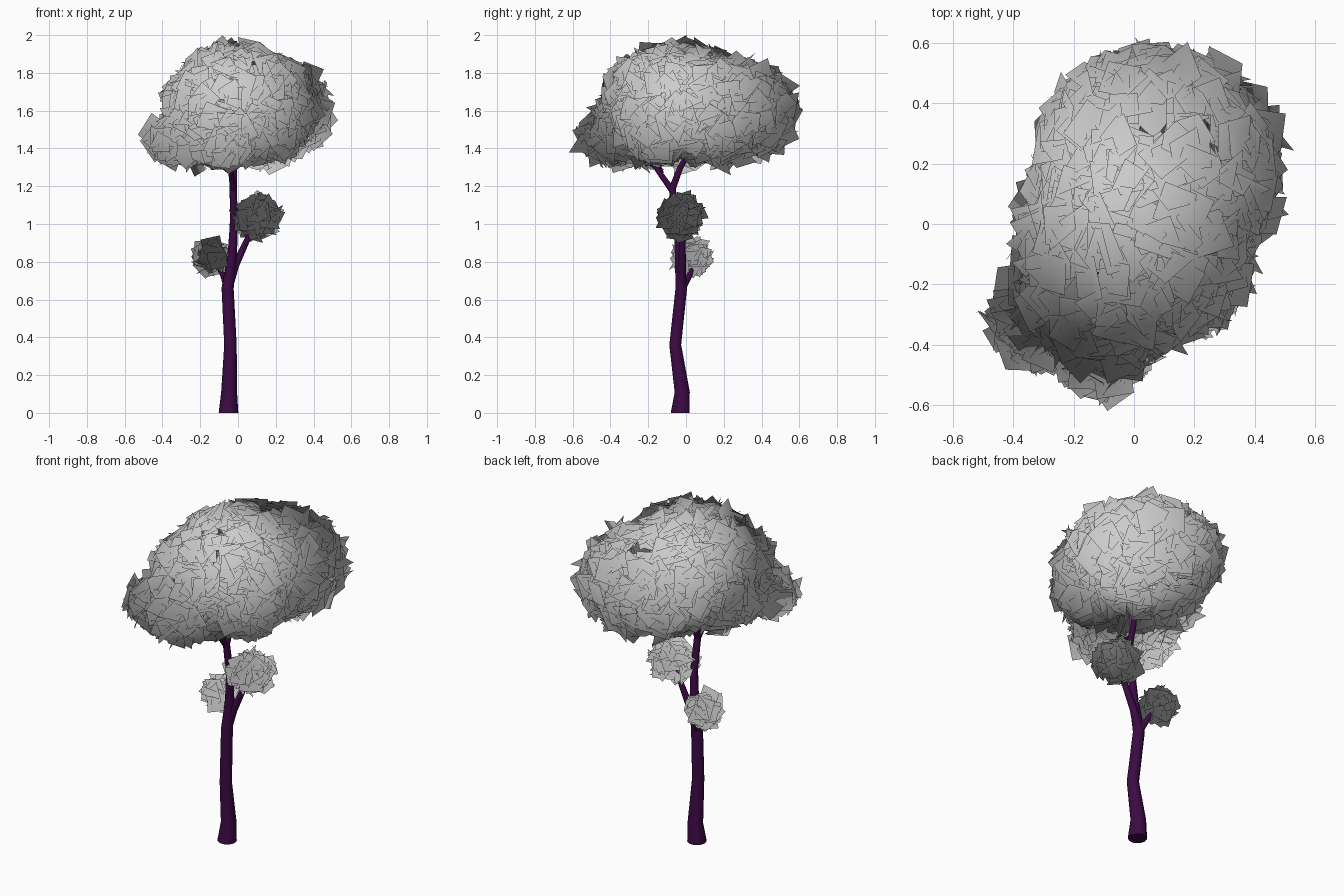
import bpy, math, random
from mathutils import Vector

if "Cube" in bpy.data.objects:
    bpy.data.objects.remove(bpy.data.objects["Cube"])

random.seed(7)

bark = bpy.data.materials.new("bark")
bark.diffuse_color = (0.045, 0.003, 0.058, 1)
bark.use_nodes = True
bark.node_tree.nodes["Principled BSDF"].inputs["Base Color"].default_value = bark.diffuse_color
CROWN_CENTRE = Vector((0.0, 0.0, 1.55))


def limb(name, pts):
    """Tapered ten-sided tube through (x, y, z, radius) points."""
    cu = bpy.data.curves.new(name, 'CURVE')
    cu.dimensions = '3D'
    cu.bevel_depth = 1.0
    cu.bevel_resolution = 3
    cu.use_fill_caps = True
    sp = cu.splines.new('POLY')
    sp.points.add(len(pts) - 1)
    for p, (x, y, z, r) in zip(sp.points, pts):
        p.co = (x, y, z, 1)
        p.radius = r
    ob = bpy.data.objects.new(name, cu)
    bpy.context.collection.objects.link(ob)
    bpy.ops.object.select_all(action='DESELECT')
    ob.select_set(True)
    bpy.context.view_layer.objects.active = ob
    bpy.ops.object.convert(target='MESH')
    ob = bpy.context.object
    ob.data.materials.clear()
    ob.data.materials.append(bark)
    bpy.ops.object.shade_smooth_by_angle(angle=math.radians(50))


def foliage(name, blobs, density, size, box):
    """Square leaf cards scattered over the outside of ellipsoids, fitted to box."""
    verts, faces = [], []
    for i, (c, r) in enumerate(blobs):
        c, r = Vector(c), Vector(r)
        area = 4 * math.pi * ((r.x * r.y + r.y * r.z + r.x * r.z) / 3)
        for _ in range(int(area * density)):
            d = Vector([random.gauss(0, 1) for _ in range(3)]).normalized()
            p = c + d * r * random.uniform(0.9, 1.03)
            # leave out cards buried in a neighbouring blob
            if any(j != i and sum(((p[k] - o[k]) / q[k]) ** 2 for k in range(3)) < 0.75
                   for j, (o, q) in enumerate(blobs)):
                continue
            out = Vector([d[k] / r[k] for k in range(3)]).normalized()
            n = (out + 0.42 * Vector([random.gauss(0, 1) for _ in range(3)])).normalized()
            u = n.orthogonal().normalized()
            v = n.cross(u)
            a = random.uniform(0, math.tau)
            u, v = u * math.cos(a) + v * math.sin(a), v * math.cos(a) - u * math.sin(a)
            h = size * random.uniform(0.38, 0.62)
            b = len(verts)
            verts += [p + u * h * s + v * h * t for s, t in ((-1, -1), (1, -1), (1, 1), (-1, 1))]
            faces.append((b, b + 1, b + 2, b + 3))
    for k, (lo, hi) in enumerate(box):
        a, b = min(v[k] for v in verts), max(v[k] for v in verts)
        for v in verts:
            v[k] = lo + (v[k] - a) / (b - a) * (hi - lo)
    me = bpy.data.meshes.new(name)
    me.from_pydata(verts, [], faces)
    me.shade_smooth()
    # soft shading: all leaves are lit as one big dome
    me.normals_split_custom_set_from_vertices([(v - CROWN_CENTRE).normalized() for v in verts])
    bpy.context.collection.objects.link(bpy.data.objects.new(name, me))


# Trunk and forks
limb("trunk", [(-0.05, -0.03, 0, 0.052), (-0.05, -0.03, 0.01, 0.051), (-0.047, -0.02, 0.11, 0.042),
               (-0.04, -0.057, 0.36, 0.033), (-0.055, -0.025, 0.66, 0.032), (-0.03, -0.035, 0.84, 0.025),
               (-0.022, -0.045, 1.0, 0.021), (-0.025, -0.075, 1.2, 0.019)])
limb("right_branch", [(-0.052, -0.025, 0.67, 0.027), (-0.015, -0.02, 0.78, 0.021),
                      (0.05, -0.02, 0.92, 0.016), (0.09, -0.02, 1.04, 0.008)])
limb("left_branch", [(-0.05, -0.025, 0.65, 0.02), (-0.08, 0.02, 0.73, 0.015), (-0.13, 0.045, 0.82, 0.008)])
limb("back_fork", [(-0.025, -0.075, 1.18, 0.019), (-0.02, -0.03, 1.3, 0.016),
                   (0.03, 0.06, 1.45, 0.012), (0.1, 0.16, 1.62, 0.007)])
limb("front_fork", [(-0.025, -0.075, 1.18, 0.017), (-0.04, -0.16, 1.3, 0.014),
                    (-0.09, -0.3, 1.42, 0.01), (-0.1, -0.4, 1.5, 0.006)])
limb("side_fork", [(-0.035, -0.13, 1.27, 0.013), (-0.13, -0.16, 1.34, 0.011), (-0.28, -0.26, 1.46, 0.006)])

# Crown of overlapping leaf masses
foliage("crown_leaves", [
    ((0.08, 0.18, 1.62), (0.41, 0.39, 0.28)),
    ((0.01, -0.05, 1.68), (0.37, 0.36, 0.28)),
    ((-0.09, -0.20, 1.59), (0.29, 0.26, 0.25)),
    ((-0.32, -0.32, 1.46), (0.15, 0.15, 0.12)),
    ((-0.11, -0.39, 1.48), (0.17, 0.15, 0.15)),
    ((-0.20, -0.03, 1.52), (0.19, 0.21, 0.18)),
    ((0.16, -0.17, 1.57), (0.23, 0.20, 0.21)),
], 400, 0.12, ((-0.53, 0.53), (-0.62, 0.62), (1.25, 2.0)))

# Small leaf tufts on the low branches
foliage("right_tuft", [((0.1, -0.02, 1.04), (0.095, 0.095, 0.095))], 700, 0.105,
        ((-0.05, 0.25), (-0.16, 0.12), (0.9, 1.18)))
foliage("left_tuft", [((-0.14, 0.04, 0.82), (0.075, 0.075, 0.075))], 800, 0.095,
        ((-0.25, -0.03), (-0.09, 0.15), (0.71, 0.94)))
